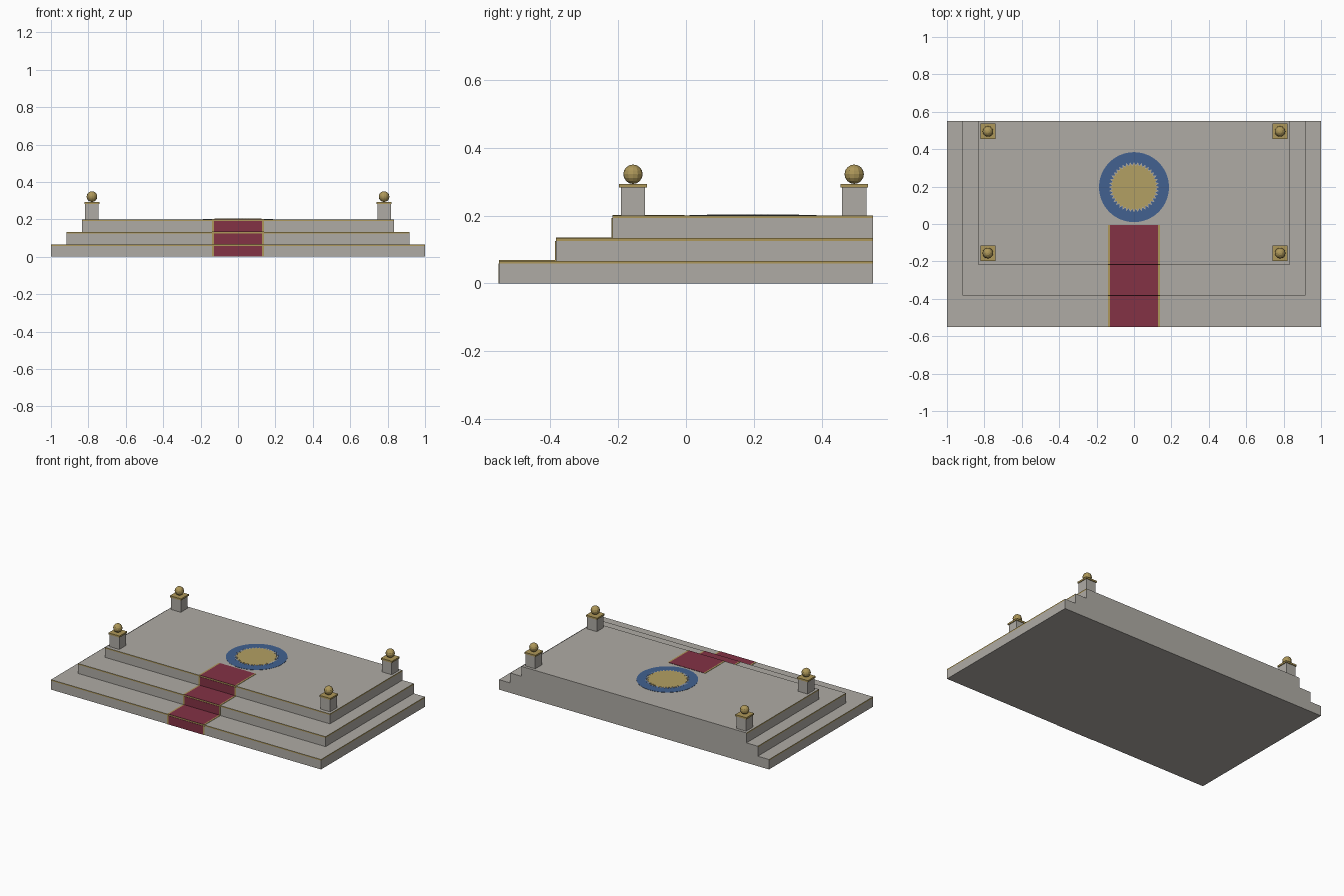
import bpy, bmesh, math

if "Cube" in bpy.data.objects:
    bpy.data.objects.remove(bpy.data.objects["Cube"])


def material(name, rgb):
    m = bpy.data.materials.new(name)
    m.diffuse_color = (*rgb, 1)
    m.use_nodes = True
    m.node_tree.nodes["Principled BSDF"].inputs["Base Color"].default_value = m.diffuse_color
    return m


STONE = material("grey stone", (0.43, 0.41, 0.375))
GOLD = material("trim gold", (0.42, 0.31, 0.10))
PALE_GOLD = material("medallion gold", (0.45, 0.35, 0.125))
RED = material("carpet red", (0.23, 0.032, 0.06))
BLUE = material("medallion blue", (0.054, 0.12, 0.28))


def finish(name, bm, *mats):
    bmesh.ops.recalc_face_normals(bm, faces=bm.faces[:])
    me = bpy.data.meshes.new(name)
    bm.to_mesh(me)
    bm.free()
    ob = bpy.data.objects.new(name, me)
    for m in mats:
        me.materials.append(m)
    bpy.context.collection.objects.link(ob)
    return ob


def add_box(bm, x0, x1, y0, y1, z0, z1):
    r = bmesh.ops.create_cube(bm, size=1)
    for v in r["verts"]:
        v.co = ((x0 + x1) / 2 + v.co.x * (x1 - x0),
                (y0 + y1) / 2 + v.co.y * (y1 - y0),
                (z0 + z1) / 2 + v.co.z * (z1 - z0))


def box(name, mat, *dims):
    bm = bmesh.new()
    add_box(bm, *dims)
    return finish(name, bm, mat)


BACK = 0.55
H = 0.2 / 3
TRIM = 0.008
T = 0.002
TIERS = [(1.0, -0.55), (0.917, -0.383), (0.833, -0.217)]

# Stepped tiers with a gold band cut in under the front and side edges
for i, (hx, front) in enumerate(TIERS):
    bm = bmesh.new()
    top = (i + 1) * H
    add_box(bm, -hx, hx, front, BACK, i * H, top)
    bmesh.ops.bisect_plane(bm, geom=bm.verts[:] + bm.edges[:] + bm.faces[:],
                           plane_co=(0, 0, top - TRIM), plane_no=(0, 0, 1))
    bmesh.ops.recalc_face_normals(bm, faces=bm.faces[:])
    for f in bm.faces:
        upper = f.calc_center_median().z > top - TRIM
        if upper and abs(f.normal.z) < 0.5 and f.normal.y < 0.5:
            f.material_index = 1
    finish(f"tier_{i + 1}", bm, STONE, GOLD)

# Carpet running up the steps, with gold borders
fronts = [t[1] for t in TIERS] + [-0.005]
strips = [("carpet", RED, -0.128, 0.128), ("carpet_border_left", GOLD, -0.138, -0.128),
          ("carpet_border_right", GOLD, 0.128, 0.138)]
for name, mat, x0, x1 in strips:
    bm = bmesh.new()
    for i in range(3):
        z = (i + 1) * H
        add_box(bm, x0, x1, fronts[i] - T, fronts[i], i * H, z - TRIM)
        add_box(bm, x0, x1, fronts[i], fronts[i + 1], z, z + T)
    finish(name, bm, mat)


# Round floor medallion made of thin stacked plates
def plate(name, mat, n, r_out, r_in, z):
    bm = bmesh.new()
    vs = []
    for k in range(n):
        a = 2 * math.pi * k / n
        r = r_in if k % 2 else r_out
        vs.append(bm.verts.new((r * math.cos(a), 0.197 + r * math.sin(a), 0.2)))
    f = bm.faces.new(vs)
    ext = bmesh.ops.extrude_face_region(bm, geom=[f])
    for v in ext["geom"]:
        if isinstance(v, bmesh.types.BMVert):
            v.co.z = z
    finish(name, bm, mat)


plate("medallion_ring", BLUE, 64, 0.187, 0.187, 0.2015)
plate("medallion_rays", STONE, 80, 0.135, 0.118, 0.2025)
plate("medallion_centre", PALE_GOLD, 80, 0.126, 0.114, 0.2035)

# Four corner posts with caps and ball finials
for sx, side in ((-1, "left"), (1, "right")):
    for y, end in ((-0.156, "front"), (0.495, "back")):
        x = sx * 0.781
        tag = f"{end}_{side}"
        box("post_" + tag, STONE, x - 0.036, x + 0.036, y - 0.036, y + 0.036, 0.2, 0.282)
        box("post_cap_" + tag, GOLD, x - 0.041, x + 0.041, y - 0.041, y + 0.041, 0.282, 0.293)
        bm = bmesh.new()
        bmesh.ops.create_uvsphere(bm, u_segments=12, v_segments=8, radius=0.0285)
        bmesh.ops.translate(bm, vec=(x, y, 0.3215), verts=bm.verts[:])
        finish("finial_" + tag, bm, GOLD)
